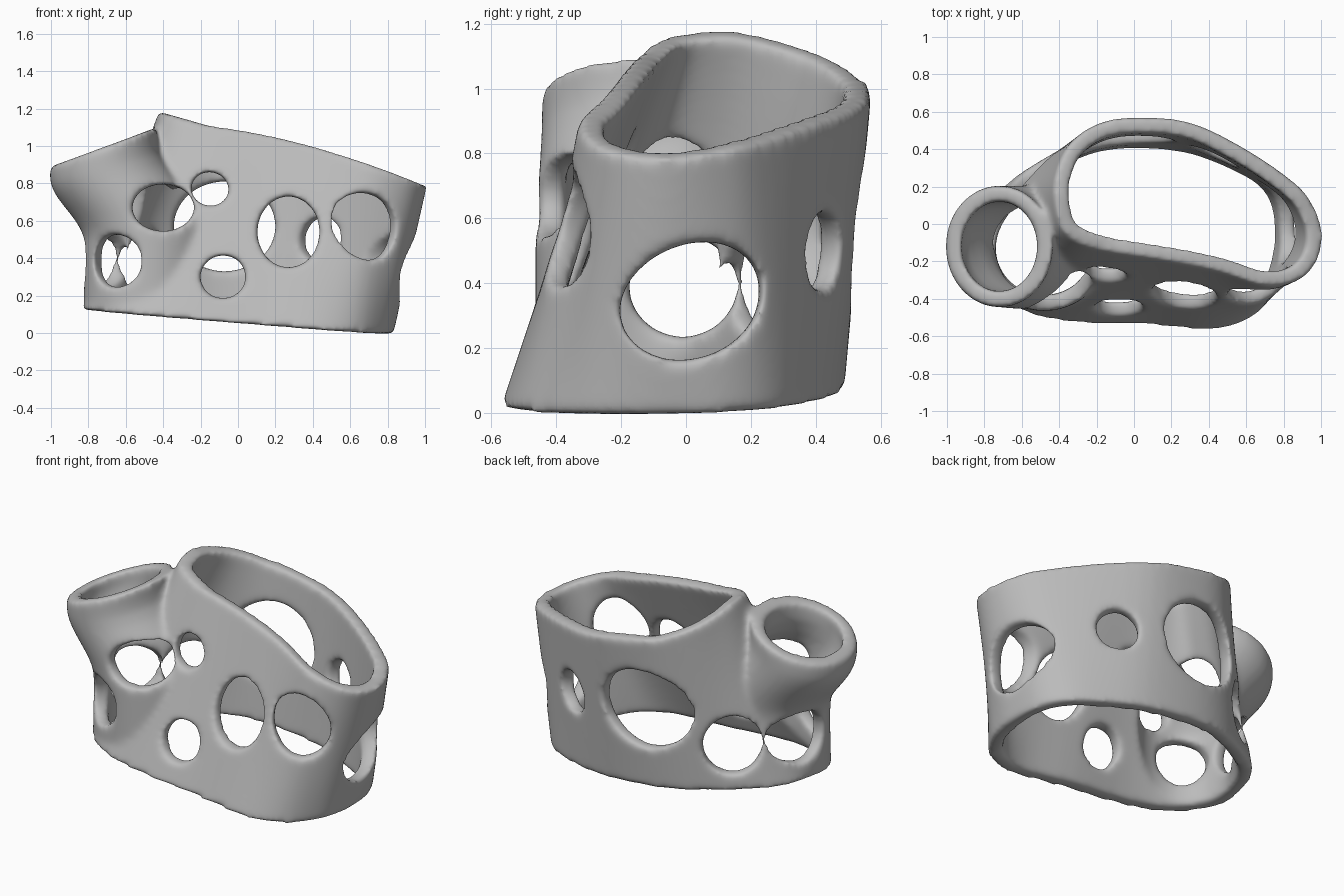
import bpy, bmesh, math
from mathutils import Vector, Matrix

cube = bpy.data.objects.get("Cube")
if cube:
    bpy.data.objects.remove(cube)

WALL = 0.085


def smooth_loop(points, steps=4):
    """Closed Catmull-Rom curve through the points."""
    pts = [Vector(p) for p in points]
    n, out = len(pts), []
    for i in range(n):
        a, b, c, d = (pts[(i + k) % n] for k in (-1, 0, 1, 2))
        for s in range(steps):
            t = s / steps
            out.append(0.5 * (2 * b + (c - a) * t + (2 * a - 5 * b + 4 * c - d) * t * t
                              + (3 * b - a - 3 * c + d) * t ** 3))
    return out


def inset(loop, dist):
    """Move a counter-clockwise loop inwards."""
    n, out = len(loop), []
    for i in range(n):
        t = (loop[(i + 1) % n] - loop[i - 1]).normalized()
        out.append(loop[i] + Vector((-t.y, t.x)) * dist)
    return out


def to_object(name, bm):
    bm.normal_update()
    bmesh.ops.recalc_face_normals(bm, faces=bm.faces)
    mesh = bpy.data.meshes.new(name)
    bm.to_mesh(mesh)
    bm.free()
    obj = bpy.data.objects.new(name, mesh)
    bpy.context.collection.objects.link(obj)
    return obj


def loft(name, low, high, z_high, blend, t0=0.0, t1=1.0, steps=16):
    """Closed solid between two loops, with slanted ends."""
    bm, rings = bmesh.new(), []
    for k in range(steps + 1):
        t = t0 + (t1 - t0) * k / steps
        ring = []
        for a, b in zip(low, high):
            p = a + (b - a) * blend(t)
            zl, zh = rim_bottom(a), z_high(b)
            ring.append(bm.verts.new((p.x, p.y, zl + (zh - zl) * t)))
        rings.append(ring)
    n = len(low)
    for r, s in zip(rings, rings[1:]):
        for i in range(n):
            j = (i + 1) % n
            bm.faces.new((r[i], r[j], s[j], s[i]))
    for end in (rings[0], rings[-1]):
        mid = bm.verts.new(sum((v.co for v in end), Vector()) / n)
        for i in range(n):
            bm.faces.new((end[i], end[(i + 1) % n], mid))
    return to_object(name, bm)


def ellipse(cx, cy, rx, ry, n=48):
    return [Vector((cx + rx * math.cos(2 * math.pi * i / n),
                    cy + ry * math.sin(2 * math.pi * i / n))) for i in range(n)]


def hole(center, angle, rx, rz, tilt=0):
    """Oval punch; the angle turns from the front towards the left side."""
    bm = bmesh.new()
    bmesh.ops.create_cone(bm, cap_ends=True, segments=40, radius1=1, radius2=1, depth=0.42)
    turn = Matrix.Rotation(math.radians(angle), 4, 'Z') @ Matrix.Rotation(math.pi / 2, 4, 'X')
    turn = turn @ Matrix.Rotation(math.radians(tilt), 4, 'Z') @ Matrix.Diagonal((rx, rz, 1, 1))
    bm.transform(Matrix.Translation(center) @ turn)
    return to_object("hole_cutter", bm)


# Slanted rims
def rim_bottom(p):
    return 0.062 - 0.08 * p.x + 0.02 * p.y


def rim_top(p):
    return (1.09 - 0.17 * p.x - 0.13 * p.x ** 2 + 0.2 * max(-p.x - 0.2, 0)
            - 0.2 * max(p.y - 0.15, 0))


def rim_ring(p):
    return 0.89 + 0.37 * (p.x + 1)


# Side profiles: straight for the palm, a late flare for the small ring
def straight(t):
    return t


def flare(t):
    s = min(max((t - 0.48) / 0.44, 0), 1)
    return s * s * (3 - 2 * s)


# Large cuff outlines, counter-clockwise from the left side
palm_high = smooth_loop([
    (1.01, -.05), (.96, .1), (.86, .22), (.6, .4), (.3, .545), (0, .572), (-.2, .535),
    (-.35, .42), (-.42, .25), (-.42, .1), (-.38, -.03), (-.27, -.11), (-.1, -.15),
    (.15, -.19), (.45, -.25), (.7, -.33), (.88, -.3), (.98, -.2)])
palm_low = smooth_loop([
    (.83, -.05), (.81, .13), (.72, .27), (.55, .37), (.3, .46), (0, .488), (-.25, .455),
    (-.48, .35), (-.7, .2), (-.81, 0), (-.82, -.25), (-.64, -.45), (-.35, -.53),
    (.05, -.54), (.4, -.57), (.63, -.5), (.77, -.33), (.82, -.18)])
# Small ring outlines
ring_high, ring_low = ellipse(-.72, -.12, .287, .325), ellipse(-.48, -.13, .345, .335)

body = loft("brace_shell", palm_low, palm_high, rim_top, straight)
ring_outer = loft("ring_outer", ring_low, ring_high, rim_ring, flare)
cutters = [
    loft("palm_cavity", inset(palm_low, WALL), inset(palm_high, WALL),
         rim_top, straight, -.2, 1.15),
    loft("ring_cavity", inset(ring_low, WALL), inset(ring_high, WALL),
         rim_ring, flare, -.2, 1.15),
    # Front openings
    hole((-.66, -.41, .385), -25, .145, .14),
    hole((-.4, -.38, .67), 0, .165, .125),
    hole((-.15, -.27, .77), 0, .1, .09, -10),
    hole((-.08, -.46, .3), 0, .12, .115),
    hole((.27, -.36, .54), 0, .165, .19),
    hole((.69, -.37, .57), 28, .165, .18, 15),
    # Side and back openings
    hole((.87, .02, .345), 95, .225, .175, 20),
    hole((.46, .4, .5), 145, .12, .12),
    hole((-.07, .49, .57), 178, .27, .24),
    hole((-.53, .31, .38), 212, .165, .17),
    hole((-.81, -.01, .39), 270, .165, .155),
]


# Combine, then round every edge
def boolean(tool, operation):
    mod = body.modifiers.new(operation.title(), 'BOOLEAN')
    mod.operation, mod.object, mod.solver = operation, tool, 'EXACT'


boolean(ring_outer, 'UNION')
for tool in cutters:
    boolean(tool, 'DIFFERENCE')
remesh = body.modifiers.new("Blend", 'REMESH')
remesh.mode, remesh.voxel_size = 'VOXEL', 0.014
soften = body.modifiers.new("Soften", 'SMOOTH')
soften.factor, soften.iterations = 0.5, 24

bpy.context.view_layer.update()
final = bpy.data.meshes.new_from_object(body.evaluated_get(bpy.context.evaluated_depsgraph_get()))
body.modifiers.clear()
body.data = final
for tool in [ring_outer] + cutters:
    bpy.data.objects.remove(tool)
for poly in final.polygons:
    poly.use_smooth = True

# Single matte grey
grey = bpy.data.materials.new("matte_grey")
grey.use_nodes = True
colour = (0.5, 0.5, 0.5, 1)
grey.diffuse_color = colour
grey.node_tree.nodes["Principled BSDF"].inputs["Base Color"].default_value = colour
final.materials.clear()
final.materials.append(grey)
